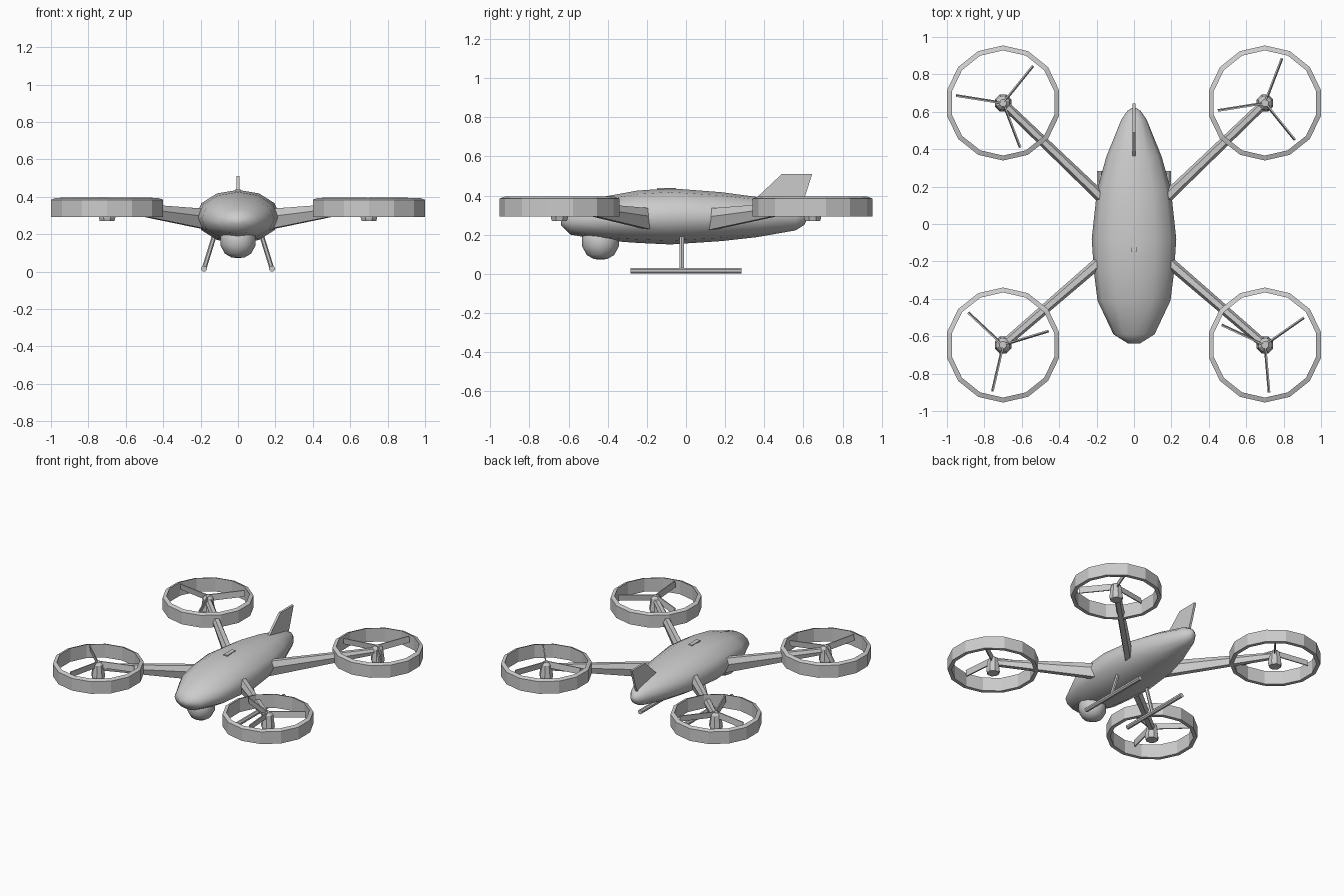
import bpy, bmesh
from math import sin, cos, pi, radians
from mathutils import Vector

if "Cube" in bpy.data.objects:
    bpy.data.objects.remove(bpy.data.objects["Cube"])


def make(name, verts, faces, smooth=None):
    me = bpy.data.meshes.new(name)
    me.from_pydata([tuple(v) for v in verts], [], faces)
    bm = bmesh.new()
    bm.from_mesh(me)
    bmesh.ops.recalc_face_normals(bm, faces=bm.faces)
    bm.to_mesh(me)
    bm.free()
    ob = bpy.data.objects.new(name, me)
    bpy.context.collection.objects.link(ob)
    if smooth:
        bpy.ops.object.select_all(action='DESELECT')
        ob.select_set(True)
        bpy.context.view_layer.objects.active = ob
        bpy.ops.object.shade_smooth_by_angle(angle=radians(smooth))
    return ob


def loft(name, sections, smooth=None, closed=False):
    """Bridge equal-sized point loops; cap the ends unless closed."""
    n, m = len(sections[0]), len(sections)
    verts = [p for s in sections for p in s]
    faces = []
    for i in range(m if closed else m - 1):
        j = (i + 1) % m
        for k in range(n):
            l = (k + 1) % n
            faces.append((i * n + k, i * n + l, j * n + l, j * n + k))
    if not closed:
        faces += [tuple(range(n)), tuple(range((m - 1) * n, m * n))]
    return make(name, verts, faces, smooth)


def lathe(name, profile, centre, sides, phase=0.0, smooth=None, closed=False):
    cx, cy = centre
    secs = [[(cx + r * cos(phase + 2 * pi * k / sides), cy + r * sin(phase + 2 * pi * k / sides), z)
             for k in range(sides)] for r, z in profile]
    return loft(name, secs, smooth, closed)


def box(name, x0, x1, y0, y1, z0, z1):
    return loft(name, [[(x0, y0, z), (x1, y0, z), (x1, y1, z), (x0, y1, z)] for z in (z0, z1)])


# fuselage: y, half width, bottom, top
stations = [(-.64, .03, .25, .29), (-.59, .11, .20, .335), (-.41, .195, .17, .396),
            (-.25, .215, .158, .425), (-.08, .226, .15, .437), (.18, .198, .167, .417),
            (.36, .148, .187, .393), (.56, .067, .222, .352), (.605, .035, .25, .325),
            (.62, .012, .28, .30)]
body = []
for y, w, b, t in stations:
    c, h = (b + t) / 2, (t - b) / 2
    body.append([(w * sin(2 * pi * k / 12), y, c + h * cos(2 * pi * k / 12)) for k in range(12)])
loft("fuselage", body, smooth=50)

# small spine hatch just breaking the skin
box("top_hatch", -.015, .015, -.147, -.05, .38, .439)

# tail fin
fin = [(.33, .36), (.365, .393), (.49, .51), (.645, .51), (.605, .385), (.58, .32)]
loft("tail_fin", [[(x, y, z) for y, z in fin] for x in (-.008, .008)])

# sensor ball under the nose
lathe("sensor_ball", [(.075, .23), (.094, .19), (.094, .14), (.07, .096), (.035, .076), (.004, .072)],
      (0, -.437), 12, smooth=50)

# arms, ducts, motors and propellers
rotors = [("rear_right", 1, 1, 69), ("rear_left", -1, 1, 51),
          ("front_left", -1, -1, 17), ("front_right", 1, -1, 35)]
for name, sx, sy, spin in rotors:
    hub = Vector((.70 * sx, .647 * sy, 0))
    root = Vector((.13 * sx, (.10 if sy > 0 else .155) * sy, 0))
    d = (hub - root).normalized()
    side = Vector((-d.y, d.x, 0))

    # tapered arm with a bevelled top
    def section(p, w, z0, z1):
        zm = z0 + (z1 - z0) * .6
        pts = [(-.6 * w, z0), (.6 * w, z0), (w, zm), (.5 * w, z1), (-.5 * w, z1), (-w, zm)]
        return [p + side * a + Vector((0, 0, z)) for a, z in pts]
    loft(name + "_arm", [section(root, .031, .218, .332), section(hub, .024, .335, .375)])

    # duct ring
    lathe(name + "_duct", [(.3075, .293), (.3075, .384), (.281, .394), (.281, .293)],
          hub.xy, 14, pi / 2, closed=True)
    # motor
    lathe(name + "_motor", [(.042, .27), (.048, .29), (.036, .375), (.02, .392)],
          hub.xy, 8, pi / 8)
    # steep, thin blades
    for i in range(3):
        a = radians(spin + 120 * i)
        u, v = Vector((cos(a), sin(a), 0)), Vector((-sin(a), cos(a), 0))
        secs = []
        for r, h in ((.01, .022), (.255, .022)):
            secs.append([hub + u * r + v * (s * .004 + q * .003) + Vector((0, 0, .374 + q * h))
                         for s, q in ((-1, -1), (1, -1), (1, 1), (-1, 1))])
        loft(f"{name}_blade_{i + 1}", secs)

# landing skids
for name, s in (("left", -1), ("right", 1)):
    rail = [[(s * .182 + .0165 * cos(pi / 8 + 2 * pi * k / 8), y,
              .0155 + .0165 * sin(pi / 8 + 2 * pi * k / 8)) for k in range(8)] for y in (-.283, .283)]
    loft(name + "_skid_rail", rail)
    strut = [[(s * x + .013 * cos(2 * pi * k / 6), -.022 + .013 * sin(2 * pi * k / 6), z)
              for k in range(6)] for x, z in ((.115, .23), (.18, .02))]
    loft(name + "_skid_strut", strut)
